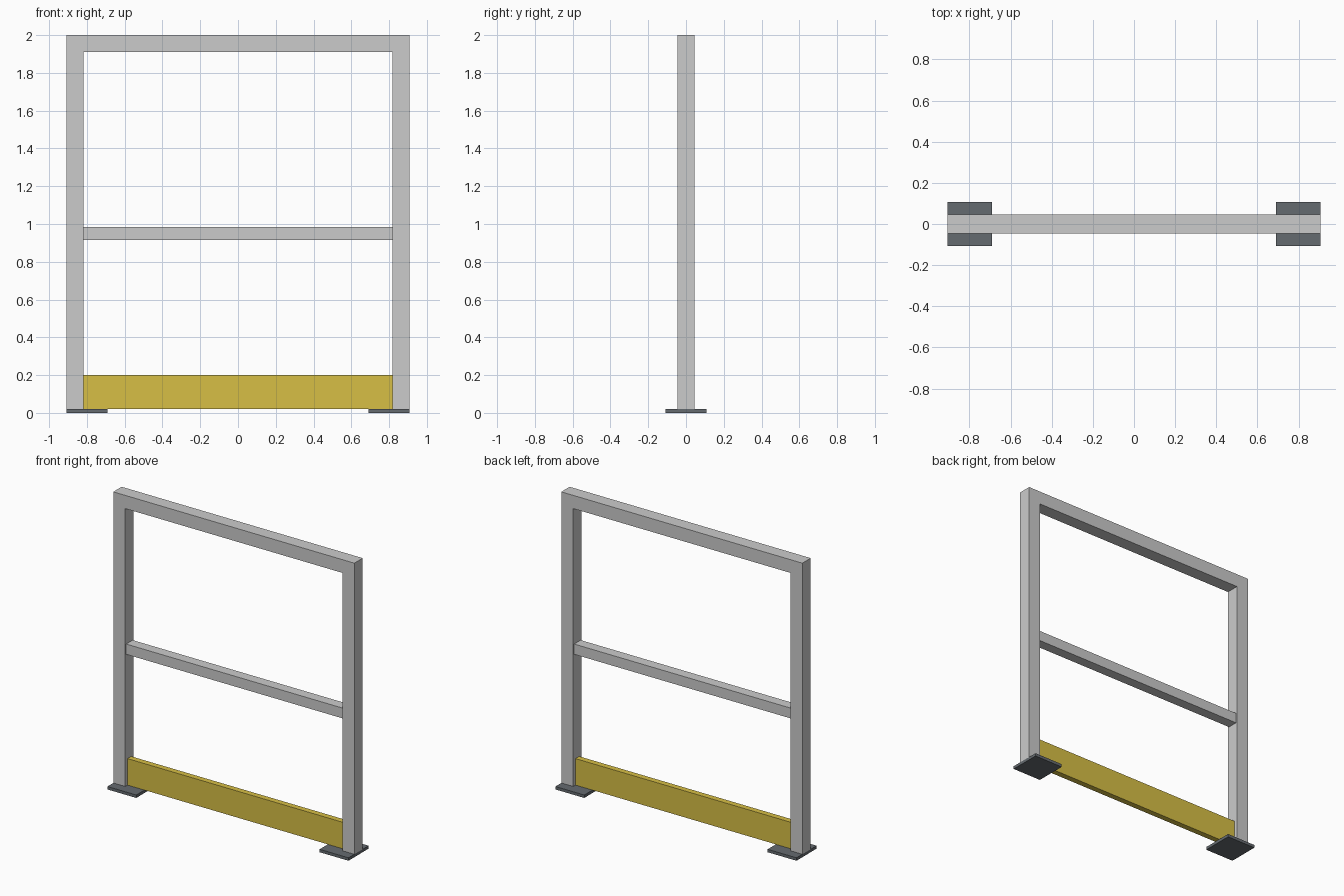
import bpy, bmesh
from mathutils import Matrix

if "Cube" in bpy.data.objects:
    bpy.data.objects.remove(bpy.data.objects["Cube"])


def finish(name, bm, mat=None):
    bmesh.ops.recalc_face_normals(bm, faces=bm.faces)
    mesh = bpy.data.meshes.new(name)
    bm.to_mesh(mesh)
    bm.free()
    if mat:
        mesh.materials.append(mat)
    obj = bpy.data.objects.new(name, mesh)
    bpy.context.collection.objects.link(obj)
    return obj


def box(name, x, y, z, mat=None):
    """Box from (min, max) ranges on each axis."""
    bm = bmesh.new()
    ranges = (x, y, z)
    size = [hi - lo for lo, hi in ranges]
    centre = [(hi + lo) / 2 for lo, hi in ranges]
    m = Matrix.Translation(centre) @ Matrix.Diagonal((*size, 1))
    bmesh.ops.create_cube(bm, size=1, matrix=m)
    return finish(name, bm, mat)


def material(name, colour):
    mat = bpy.data.materials.new(name)
    mat.diffuse_color = colour
    mat.use_nodes = True
    mat.node_tree.nodes["Principled BSDF"].inputs["Base Color"].default_value = mat.diffuse_color
    return mat


yellow = material("safety_yellow", (0.68, 0.52, 0.06, 1))
dark = material("dark_steel", (0.13, 0.145, 0.16, 1))

OUT, TUBE, BASE, TOP = 0.907, 0.09, 0.02, 2.0
INN = OUT - TUBE

# Posts and top rail: one upside-down U profile extruded through the depth
bm = bmesh.new()
profile = [(-OUT, BASE), (-OUT, TOP), (OUT, TOP), (OUT, BASE),
           (INN, BASE), (INN, TOP - TUBE), (-INN, TOP - TUBE), (-INN, BASE)]
face = bm.faces.new([bm.verts.new((x, -TUBE / 2, z)) for x, z in profile])
ext = bmesh.ops.extrude_face_region(bm, geom=[face], use_keep_orig=True)
verts = [v for v in ext["geom"] if isinstance(v, bmesh.types.BMVert)]
bmesh.ops.translate(bm, verts=verts, vec=(0, TUBE, 0))
finish("post_and_top_rail_frame", bm)

# Rails between the posts
box("mid_rail", (-INN, INN), (-0.035, 0.035), (0.915, 0.985))
box("toe_board", (-INN, INN), (-0.02, 0.02), (0.02, 0.2), yellow)

# Foot plates, flush with the outer faces of the posts
for side, x in (("left", (-OUT, -0.69)), ("right", (0.69, OUT))):
    box(side + "_foot_plate", x, (-0.108, 0.108), (0, BASE), dark)
